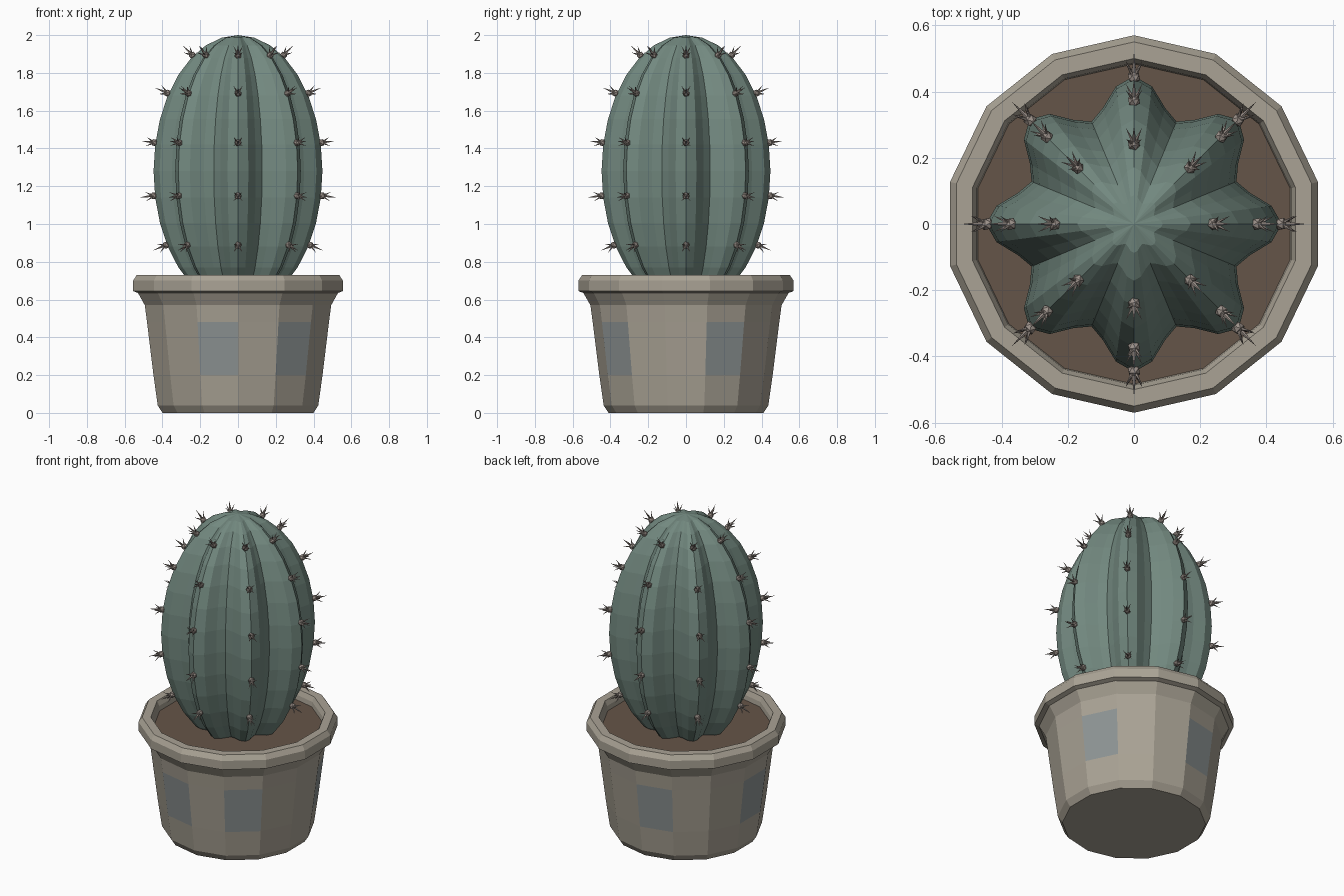
import bpy, bmesh, math
from mathutils import Vector, Matrix

if "Cube" in bpy.data.objects:
    bpy.data.objects.remove(bpy.data.objects["Cube"])


def material(name, rgb):
    m = bpy.data.materials.new(name)
    m.diffuse_color = (*rgb, 1)
    m.use_nodes = True
    m.node_tree.nodes["Principled BSDF"].inputs["Base Color"].default_value = m.diffuse_color
    return m


CLAY = material("clay", (0.40, 0.365, 0.30))
TILE = material("tile", (0.27, 0.30, 0.30))
SOIL = material("soil", (0.13, 0.09, 0.065))
GREEN = material("green", (0.17, 0.25, 0.215))
THORN = material("thorn", (0.34, 0.29, 0.26))


def finish(name, bm, *mats):
    bmesh.ops.recalc_face_normals(bm, faces=bm.faces)
    me = bpy.data.meshes.new(name)
    bm.to_mesh(me)
    bm.free()
    for m in mats:
        me.materials.append(m)
    ob = bpy.data.objects.new(name, me)
    bpy.context.collection.objects.link(ob)
    return ob


def ring(bm, n, z, radius, start=0.0):
    out = []
    for i in range(n):
        a = start + 2 * math.pi * i / n
        r = radius(a) if callable(radius) else radius
        out.append(bm.verts.new((r * math.cos(a), r * math.sin(a), z)))
    return out


def bridge(bm, a, b):
    n = len(a)
    return [bm.faces.new((a[i], a[(i + 1) % n], b[(i + 1) % n], b[i])) for i in range(n)]


# pot: 14-sided lathe with tinted panels on five sides
SIDES = 14
START = -math.pi / SIDES
profile = [(0.41, 0), (0.436, 0.04), (0.459, 0.20), (0.494, 0.48), (0.506, 0.57),
           (0.543, 0.635), (0.57, 0.645), (0.57, 0.70), (0.55, 0.73),
           (0.50, 0.73), (0.487, 0.70), (0.48, 0.64)]
bm = bmesh.new()
rings = [ring(bm, SIDES, z, r, START) for r, z in profile]
bm.faces.new(rings[0])
bm.faces.new(rings[-1])
for k in range(len(rings) - 1):
    faces = bridge(bm, rings[k], rings[k + 1])
    if k == 2:
        for i in (1, 4, 7, 10, 12):
            faces[i].material_index = 1
finish("pot", bm, CLAY, TILE)

# soil disc
bm = bmesh.new()
bm.faces.new(ring(bm, SIDES, 0.67, 0.484, START))
finish("soil", bm, SOIL)

# cactus body: ribbed ellipsoid
CZ, H, R = 1.28, 0.72, 0.447
RIBS, ROWS, SEGS = 8, 16, 48
bm = bmesh.new()
rings = []
for k in range(1, ROWS):
    t = math.pi * k / ROWS
    s = math.sin(t)
    rings.append(ring(bm, SEGS, CZ - H * math.cos(t),
                      lambda a: s * (0.391 + 0.056 * math.cos(RIBS * a))))
for a, b in zip(rings, rings[1:]):
    bridge(bm, a, b)
for z, rg in ((CZ - H, rings[0]), (CZ + H, rings[-1])):
    tip = bm.verts.new((0, 0, z))
    for i in range(SEGS):
        bm.faces.new((rg[i], rg[(i + 1) % SEGS], tip))
finish("cactus_body", bm, GREEN)


# spine clusters: a small knob with one long and four splayed thorns
def cone(bm, mat, length, r):
    bmesh.ops.create_cone(bm, cap_ends=True, segments=5, radius1=r, radius2=0,
                          depth=length, matrix=mat @ Matrix.Translation((0, 0, length / 2)))


bm = bmesh.new()
for i in range(RIBS):
    a = 2 * math.pi * i / RIBS
    for z in (0.89, 1.15, 1.43, 1.69, 1.89):
        u = (z - CZ) / H
        r = R * math.sqrt(1 - u * u)
        n = Vector((r / R ** 2, 0, (z - CZ) / H ** 2)).normalized()
        base = (Matrix.Rotation(a, 4, 'Z')
                @ Matrix.Translation(Vector((r, 0, z)) + n * 0.006)
                @ n.to_track_quat('Z', 'Y').to_matrix().to_4x4())
        bmesh.ops.create_icosphere(bm, subdivisions=1, radius=0.02, matrix=base)
        cone(bm, base, 0.075, 0.009)
        for j in range(4):
            tilt = (Matrix.Rotation(math.pi * (j / 2 + 0.25), 4, 'Z')
                    @ Matrix.Rotation(math.radians(38), 4, 'Y'))
            cone(bm, base @ tilt, 0.056, 0.007)
finish("spines", bm, THORN)
